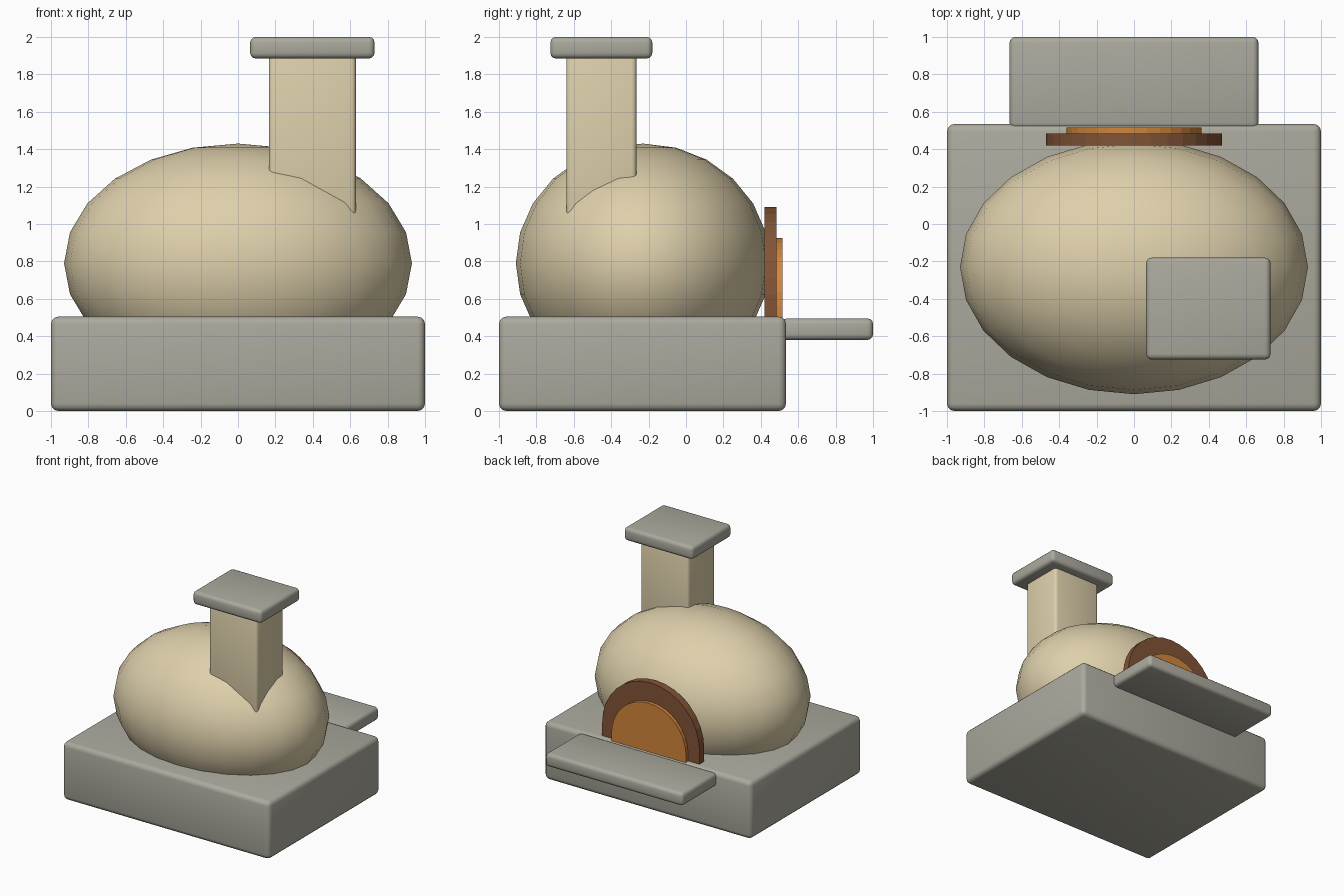
import bpy
import bmesh
import math

if "Cube" in bpy.data.objects:
    bpy.data.objects.remove(bpy.data.objects["Cube"], do_unlink=True)


def material(name, rgb):
    mat = bpy.data.materials.new(name)
    mat.use_nodes = True
    mat.diffuse_color = (*rgb, 1)
    mat.node_tree.nodes["Principled BSDF"].inputs["Base Color"].default_value = (*rgb, 1)
    return mat


stone = material("grey stone", (0.41, 0.40, 0.34))
clay = material("pale clay", (0.73, 0.63, 0.41))
wood = material("dark wood", (0.22, 0.088, 0.038))
glow = material("orange glow", (0.64, 0.235, 0.045))


def finish(name, bm, mat, angle):
    bmesh.ops.recalc_face_normals(bm, faces=bm.faces)
    mesh = bpy.data.meshes.new(name)
    bm.to_mesh(mesh)
    bm.free()
    mesh.materials.append(mat)
    obj = bpy.data.objects.new(name, mesh)
    bpy.context.collection.objects.link(obj)
    bpy.ops.object.select_all(action="DESELECT")
    obj.select_set(True)
    bpy.context.view_layer.objects.active = obj
    bpy.ops.object.shade_smooth_by_angle(angle=math.radians(angle))
    return obj


def rounded_box(name, low, high, bevel, mat):
    bm = bmesh.new()
    bmesh.ops.create_cube(bm, size=1)
    for v in bm.verts:
        v.co = [(a + b) / 2 + c * (b - a) for a, b, c in zip(low, high, v.co)]
    bmesh.ops.bevel(bm, geom=bm.edges[:], offset=bevel, segments=3,
                    profile=0.5, affect="EDGES")
    return finish(name, bm, mat, 40)


def arch_panel(name, radius, spring, bottom, front, back, mat):
    """Round-topped slab standing upright, extruded along y."""
    bm = bmesh.new()
    steps = 16
    outline = [(radius, bottom)]
    for i in range(steps + 1):
        a = math.pi * i / steps
        outline.append((radius * math.cos(a), spring + radius * math.sin(a)))
    outline.append((-radius, bottom))
    face = bm.faces.new([bm.verts.new((x, front, z)) for x, z in outline])
    moved = bmesh.ops.extrude_face_region(bm, geom=[face])["geom"]
    verts = [g for g in moved if isinstance(g, bmesh.types.BMVert)]
    bmesh.ops.translate(bm, verts=verts, vec=(0, back - front, 0))
    return finish(name, bm, mat, 5)


# Plinth and the shelf behind it
rounded_box("base", (-1, -1, 0), (1, 0.535, 0.505), 0.04, stone)
rounded_box("shelf", (-0.665, 0.51, 0.38), (0.665, 1, 0.495), 0.03, stone)

# Egg-shaped dome sunk into the plinth
bm = bmesh.new()
bmesh.ops.create_uvsphere(bm, u_segments=24, v_segments=12, radius=1)
bmesh.ops.scale(bm, verts=bm.verts, vec=(0.93, 0.68, 0.64))
bmesh.ops.translate(bm, verts=bm.verts, vec=(0, -0.23, 0.79))
finish("dome", bm, clay, 60)

# Chimney and cap
rounded_box("chimney", (0.165, -0.64, 1.0), (0.63, -0.265, 1.92), 0.025, clay)
rounded_box("chimney_cap", (0.065, -0.725, 1.885), (0.73, -0.18, 2.0), 0.03, stone)

# Arched opening at the back
arch_panel("door_surround", 0.47, 0.62, 0.4, 0.42, 0.485, wood)
arch_panel("door_opening", 0.36, 0.565, 0.4, 0.45, 0.515, glow)
